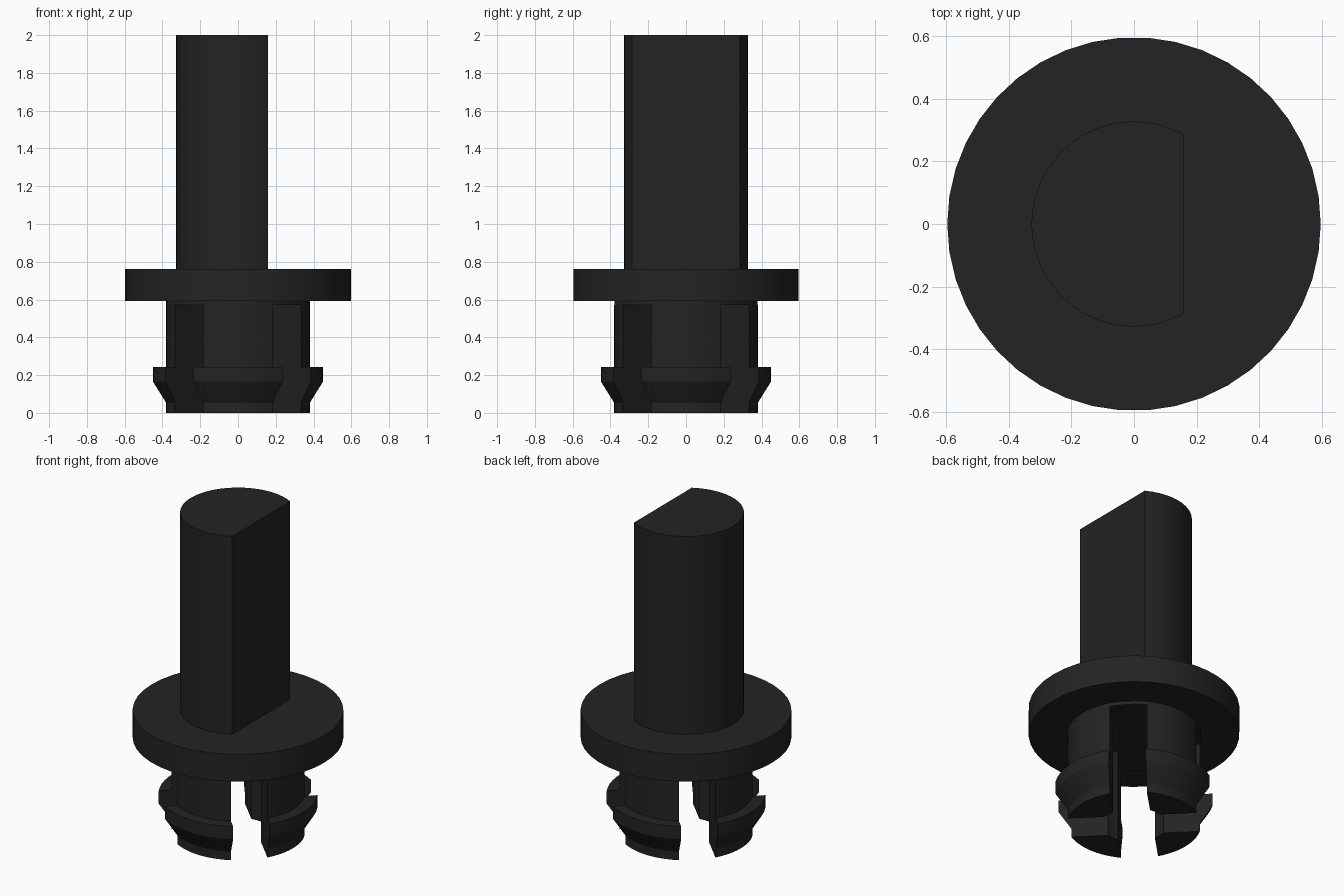
import bpy, bmesh, math

if "Cube" in bpy.data.objects:
    bpy.data.objects.remove(bpy.data.objects["Cube"])

black = bpy.data.materials.new("matte black")
black.diffuse_color = (0.017, 0.017, 0.017, 1)
black.use_nodes = True
black.node_tree.nodes["Principled BSDF"].inputs["Base Color"].default_value = black.diffuse_color


def finish(name, bm):
    bmesh.ops.recalc_face_normals(bm, faces=bm.faces)
    mesh = bpy.data.meshes.new(name)
    bm.to_mesh(mesh)
    bm.free()
    mesh.materials.append(black)
    obj = bpy.data.objects.new(name, mesh)
    bpy.context.collection.objects.link(obj)
    bpy.context.view_layer.objects.active = obj
    obj.select_set(True)
    bpy.ops.object.shade_smooth_by_angle(angle=math.radians(25))
    obj.select_set(False)
    return obj


def extrude_outline(name, outline, z0, z1):
    bm = bmesh.new()
    low = [bm.verts.new((x, y, z0)) for x, y in outline]
    high = [bm.verts.new((x, y, z1)) for x, y in outline]
    bm.faces.new(low)
    bm.faces.new(high)
    n = len(outline)
    for i in range(n):
        j = (i + 1) % n
        bm.faces.new((low[i], low[j], high[j], high[i]))
    return finish(name, bm)


def arc(radius, start, end, steps):
    return [(radius * math.cos(start + (end - start) * i / steps),
             radius * math.sin(start + (end - start) * i / steps))
            for i in range(steps + 1)]


# Shaft with one flat side facing +x
flat = math.acos(0.16 / 0.328)
extrude_outline("d_shaft", arc(0.328, flat, 2 * math.pi - flat, 32), 0.763, 2.0)

# Round flange and the short hub below it
extrude_outline("flange", arc(0.597, 0, 2 * math.pi, 42)[:-1], 0.593, 0.763)
extrude_outline("hub", arc(0.38, 0, 2 * math.pi, 42)[:-1], 0.57, 0.593)

# Four snap prongs with barbed lips, parted by parallel-sided diagonal slots
HALF_SLOT = 0.105
STEPS = 10
section = [(0.19, 0), (0.38, 0), (0.38, 0.053), (0.45, 0.165),
           (0.45, 0.243), (0.38, 0.243), (0.38, 0.57), (0.19, 0.57)]
for k, side in enumerate(("right", "back", "left", "front")):
    bm = bmesh.new()
    rows = []
    for i in range(STEPS + 1):
        row = []
        for r, z in section:
            half = math.pi / 4 - math.asin(HALF_SLOT / r)
            a = k * math.pi / 2 + half * (2 * i / STEPS - 1)
            row.append(bm.verts.new((r * math.cos(a), r * math.sin(a), z)))
        rows.append(row)
    n = len(section)
    for a, b in zip(rows, rows[1:]):
        for i in range(n):
            j = (i + 1) % n
            bm.faces.new((a[i], a[j], b[j], b[i]))
    bm.faces.new(rows[0])
    bm.faces.new(rows[-1])
    finish("snap_prong_" + side, bm)
